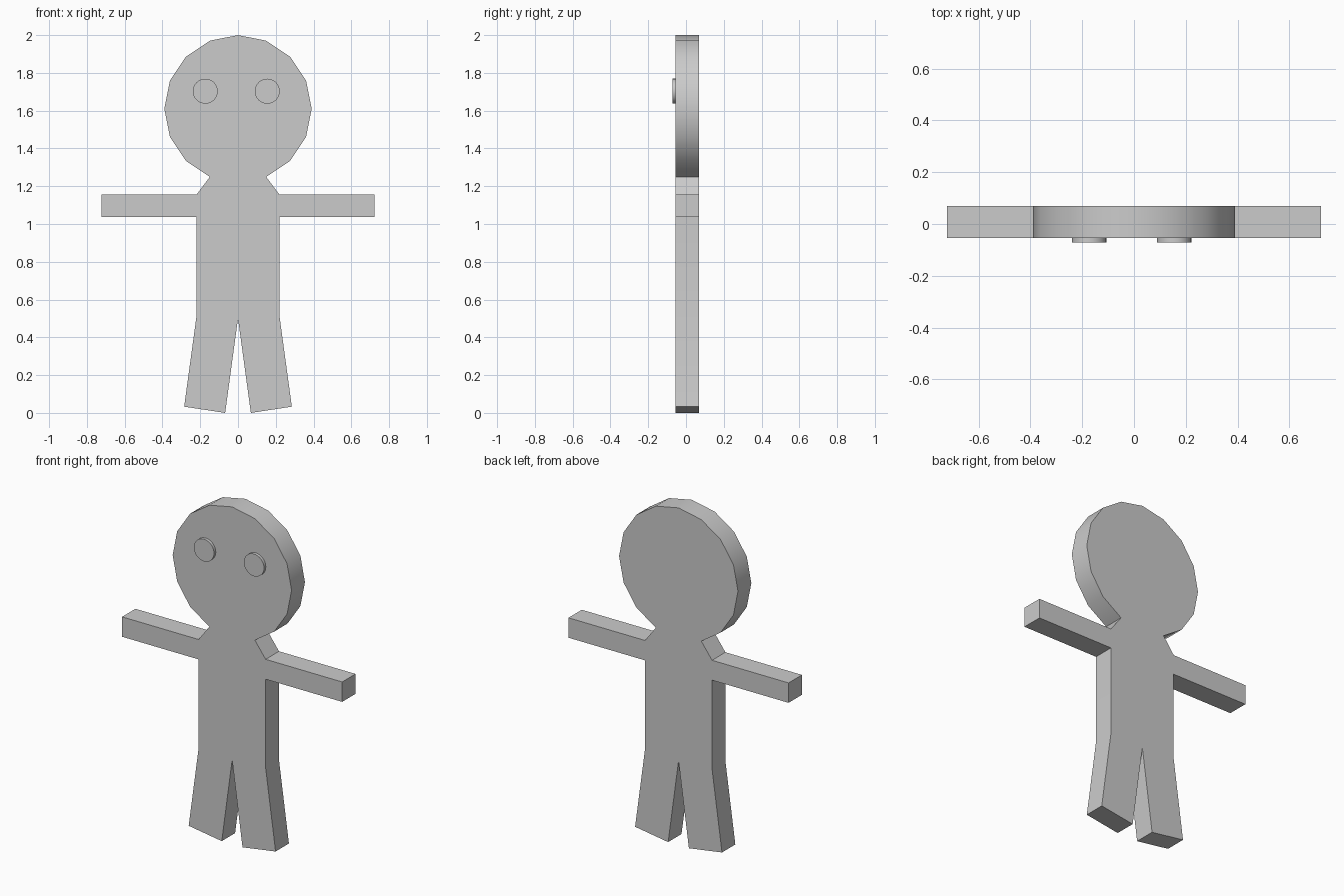
import bpy, bmesh
from math import sin, cos, pi, radians

if "Cube" in bpy.data.objects:
    bpy.data.objects.remove(bpy.data.objects["Cube"])

FRONT, BACK = -0.055, 0.07


def slab(name, outline, y0, y1):
    """Extrude an x-z outline from y0 to y1."""
    bm = bmesh.new()
    face = bm.faces.new([bm.verts.new((x, y0, z)) for x, z in outline])
    ext = bmesh.ops.extrude_face_region(bm, geom=[face], use_keep_orig=True)
    verts = [g for g in ext["geom"] if isinstance(g, bmesh.types.BMVert)]
    bmesh.ops.translate(bm, verts=verts, vec=(0, y1 - y0, 0))
    bmesh.ops.recalc_face_normals(bm, faces=bm.faces)
    mesh = bpy.data.meshes.new(name)
    bm.to_mesh(mesh)
    bm.free()
    obj = bpy.data.objects.new(name, mesh)
    bpy.context.collection.objects.link(obj)
    bpy.ops.object.select_all(action="DESELECT")
    obj.select_set(True)
    bpy.context.view_layer.objects.active = obj
    bpy.ops.object.shade_smooth_by_angle(angle=radians(30))
    return obj


def arc(cx, cz, r, n, steps):
    """Points on an n-sided circle, counted clockwise from the top."""
    return [(cx + r * sin(2 * pi * i / n), cz + r * cos(2 * pi * i / n)) for i in steps]


# Right half of the silhouette: 16-sided head, shoulder, arm, leg
half = arc(0, 1.61, 0.39, 16, range(1, 8))
half += [(0.22, 1.155), (0.722, 1.155), (0.722, 1.037), (0.22, 1.037),
         (0.22, 0.51), (0.285, 0.033), (0.068, 0.0)]

# Whole figure: top of head, right half, crotch, mirrored left half
outline = [(0, 2.0)] + half + [(0, 0.5)] + [(-x, z) for x, z in reversed(half)]
slab("figure_body", outline, FRONT, BACK)

# Raised round eyes
for name, x in (("left_eye", -0.173), ("right_eye", 0.155)):
    slab(name, arc(x, 1.703, 0.066, 32, range(32)), -0.072, FRONT + 0.005)
